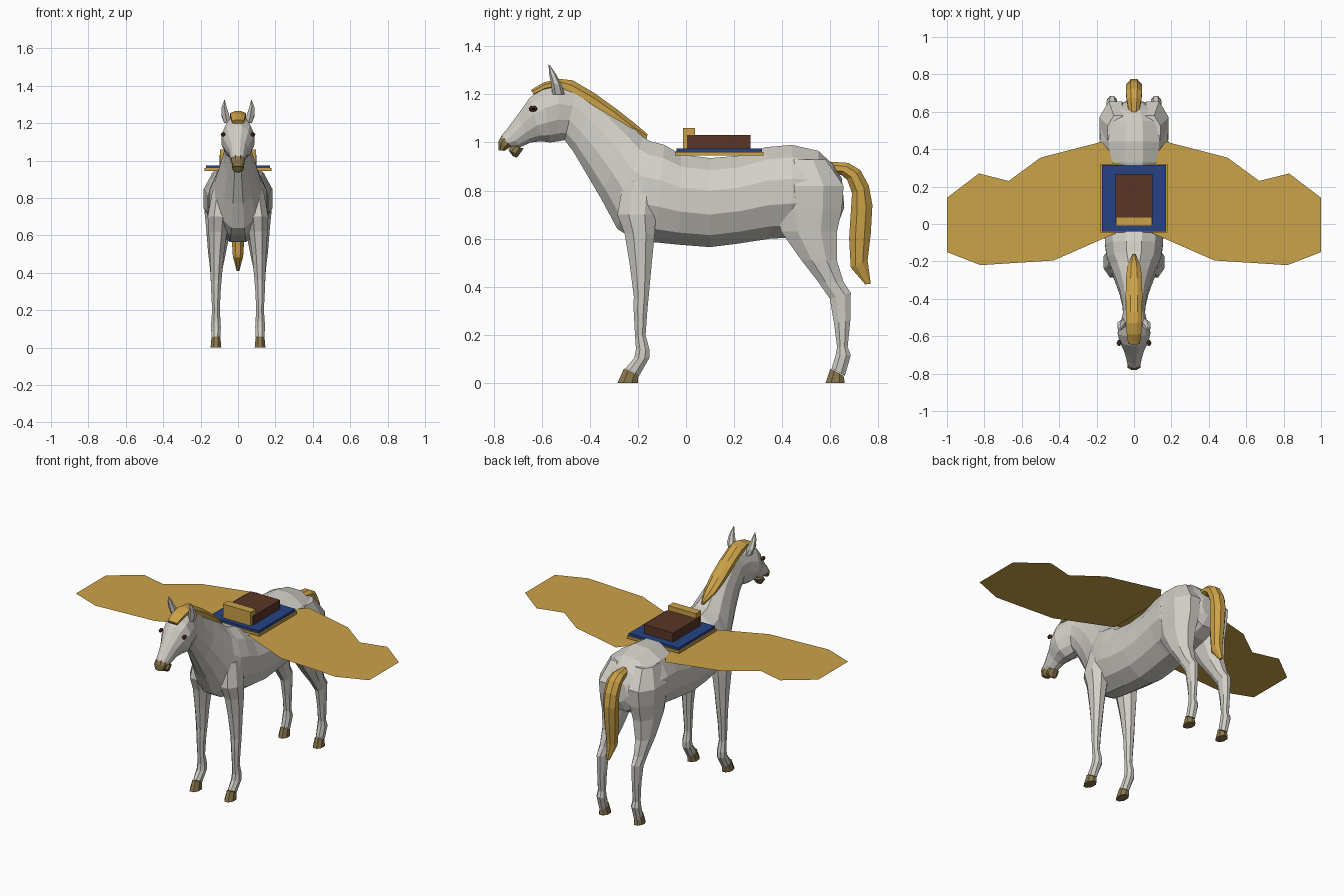
import bpy, bmesh, math
from mathutils import Vector


def material(name, rgb):
    m = bpy.data.materials.new(name)
    m.diffuse_color = (*rgb, 1)
    return m


GREY = material("pale grey coat", (0.64, 0.62, 0.57))
GOLD = material("gold", (0.60, 0.36, 0.065))
BLUE = material("blue cloth", (0.018, 0.055, 0.23))
BROWN = material("brown leather", (0.105, 0.036, 0.02))
HORN = material("olive horn", (0.25, 0.18, 0.07))
RED = material("dark red rim", (0.13, 0.03, 0.015))
BLACK = material("near black", (0.01, 0.01, 0.01))


def finish(name, bm, mat, mirror=False):
    bmesh.ops.recalc_face_normals(bm, faces=bm.faces)
    me = bpy.data.meshes.new(name)
    bm.to_mesh(me)
    bm.free()
    me.materials.append(mat)
    ob = bpy.data.objects.new(name, me)
    bpy.context.collection.objects.link(ob)
    if mirror:
        ob.modifiers.new("mirror", 'MIRROR').use_mirror_merge = False
    return ob


def loft(name, mat, stations, sides=8, mirror=False, power=1.0):
    """Each station: y1, z1, y2, z2 (two ends of the section), half width, optional x."""
    bm = bmesh.new()
    rings = []
    for s in stations:
        a, b = Vector((0, s[0], s[1])), Vector((0, s[2], s[3]))
        x = s[5] if len(s) > 5 else 0
        ring = []
        for i in range(sides):
            t = 2 * math.pi * (i + 0.5) / sides
            c, n = math.cos(t), math.sin(t) / math.cos(math.pi / sides * (sides % 4 == 0) + 0)
            if sides % 4:
                n = math.sin(t)
            c = math.copysign(abs(c) ** power, c)
            p = (a + b) / 2 + (a - b) / 2 * n
            ring.append(bm.verts.new((x + c * s[4], p.y, p.z)))
        rings.append(ring)
    for r, q in zip(rings, rings[1:]):
        for i in range(sides):
            j = (i + 1) % sides
            bm.faces.new((r[i], r[j], q[j], q[i]))
    bm.faces.new(rings[0])
    bm.faces.new(rings[-1])
    return finish(name, bm, mat, mirror)


def box(name, mat, x, y0, y1, z0, z1):
    bm = bmesh.new()
    bmesh.ops.create_cube(bm, size=1)
    for v in bm.verts:
        v.co = (v.co.x * 2 * x, (y0 + y1) / 2 + v.co.y * (y1 - y0),
                (z0 + z1) / 2 + v.co.z * (z1 - z0))
    return finish(name, bm, mat)


# Trunk, neck and head in one skin, from rump to nose
loft("body", GREY, [
    (.648, .85, .658, .73, .05),
    (.61, .91, .635, .67, .125),
    (.55, .965, .56, .63, .175),
    (.44, .99, .44, .605, .19),
    (.33, .98, .35, .60, .18),
    (.22, .945, .22, .58, .17),
    (.10, .935, .10, .565, .168),
    (-.02, .95, -.03, .575, .165),
    (-.09, .99, -.13, .585, .16),
    (-.15, 1.005, -.22, .60, .15),
    (-.18, 1.025, -.285, .64, .13),
    (-.23, 1.07, -.355, .77, .105),
    (-.30, 1.13, -.42, .88, .08),
    (-.38, 1.185, -.47, .965, .065),
    (-.45, 1.235, -.505, 1.01, .06),
    (-.53, 1.25, -.53, 1.005, .075),
    (-.60, 1.225, -.565, 1.0, .09),
    (-.65, 1.185, -.60, 1.005, .08),
    (-.70, 1.115, -.645, 1.0, .055),
    (-.745, 1.055, -.69, .98, .042),
    (-.77, 1.025, -.72, .98, .036)], sides=12)

# Lips
loft("upper_lip", HORN, [
    (-.765, 1.03, -.725, .985, .037),
    (-.78, 1.005, -.74, .975, .037),
    (-.78, .968, -.755, .965, .026)], sides=8)
loft("lower_lip", HORN, [
    (-.725, .99, -.675, .975, .034),
    (-.738, .968, -.695, .947, .033),
    (-.72, .943, -.704, .937, .02)], sides=8)

# Front legs and hooves
loft("front_leg", GREY, [
    (-.26, .84, -.12, .84, .05, .09),
    (-.285, .70, -.125, .70, .062, .105),
    (-.255, .62, -.13, .62, .054, .108),
    (-.235, .50, -.142, .50, .041, .113),
    (-.217, .36, -.155, .36, .031, .117),
    (-.218, .31, -.16, .31, .028, .118),
    (-.212, .20, -.168, .20, .022, .118),
    (-.208, .14, -.152, .14, .027, .118),
    (-.215, .105, -.152, .105, .028, .118),
    (-.252, .06, -.195, .03, .024, .118)], mirror=True)
loft("front_hoof", HORN, [
    (-.258, .06, -.198, .03, .026, .118),
    (-.285, 0, -.2, 0, .031, .118)], mirror=True)

# Hind legs and hooves
loft("hind_leg", GREY, [
    (.40, .93, .58, .93, .06, .085),
    (.37, .82, .655, .82, .092, .10),
    (.375, .72, .648, .72, .085, .10),
    (.395, .63, .628, .63, .07, .105),
    (.48, .51, .627, .51, .052, .112),
    (.55, .42, .655, .42, .036, .116),
    (.598, .35, .685, .375, .03, .118),
    (.615, .25, .683, .26, .024, .118),
    (.628, .15, .672, .15, .023, .118),
    (.622, .115, .685, .115, .028, .118),
    (.605, .06, .66, .03, .024, .118)], mirror=True)
loft("hind_hoof", HORN, [
    (.60, .06, .655, .03, .026, .118),
    (.58, 0, .66, 0, .031, .118)], mirror=True)

# Mane with forelock, lying over the crest
loft("mane", GOLD, [
    (-.645, 1.218, -.63, 1.195, .034),
    (-.59, 1.25, -.585, 1.215, .042),
    (-.53, 1.265, -.53, 1.225, .045),
    (-.47, 1.258, -.49, 1.19, .047),
    (-.38, 1.205, -.405, 1.145, .048),
    (-.29, 1.14, -.31, 1.085, .047),
    (-.22, 1.085, -.24, 1.03, .038),
    (-.16, 1.035, -.165, 1.005, .008)], sides=8)

# Tail
loft("tail", GOLD, [
    (.60, .92, .61, .87, .03),
    (.675, .915, .645, .865, .042),
    (.725, .885, .67, .845, .046),
    (.76, .82, .69, .79, .046),
    (.775, .74, .685, .71, .044),
    (.768, .62, .678, .60, .038),
    (.755, .51, .685, .48, .03),
    (.768, .412, .745, .41, .008)], sides=8)

# Ears
loft("ear", GREY, [
    (-.555, 1.20, -.505, 1.20, .018, .058),
    (-.562, 1.25, -.515, 1.235, .024, .068),
    (-.57, 1.29, -.538, 1.28, .015, .074),
    (-.571, 1.325, -.565, 1.32, .002, .072)], sides=6, mirror=True)

# Eyes: a dark disc in a red rim
for name, mat, r, depth in (("eye_rim", RED, .018, .010), ("eye", BLACK, .011, .013)):
    bm = bmesh.new()
    bmesh.ops.create_uvsphere(bm, u_segments=8, v_segments=6, radius=1)
    for v in bm.verts:
        v.co = (.080 + v.co.x * depth, -.636 + v.co.y * r, 1.14 + v.co.z * r * .7)
    finish(name, bm, mat, mirror=True)

# Saddle stack
box("saddle_trim", GOLD, .178, -.045, .322, .945, .96)
box("saddle_cloth", BLUE, .17, -.04, .316, .96, .975)
box("saddle_seat", BROWN, .10, .005, .268, .975, 1.03)
box("saddle_pommel", GOLD, .095, -.012, .038, .975, 1.06)

# Flat wings with a scalloped trailing edge
bm = bmesh.new()
outline = [(.10, -.05), (.43, -.195), (.82, -.22), (1, -.15), (1, .14), (.83, .27),
           (.67, .23), (.5, .355), (.33, .315), (.17, .44), (.10, .35)]
bm.faces.new([bm.verts.new((x, y, .935)) for x, y in outline])
bmesh.ops.triangulate(bm, faces=bm.faces)
wing = finish("wing", bm, GOLD, mirror=True)
if wing.data.polygons[0].normal.z < 0:
    wing.data.flip_normals()
